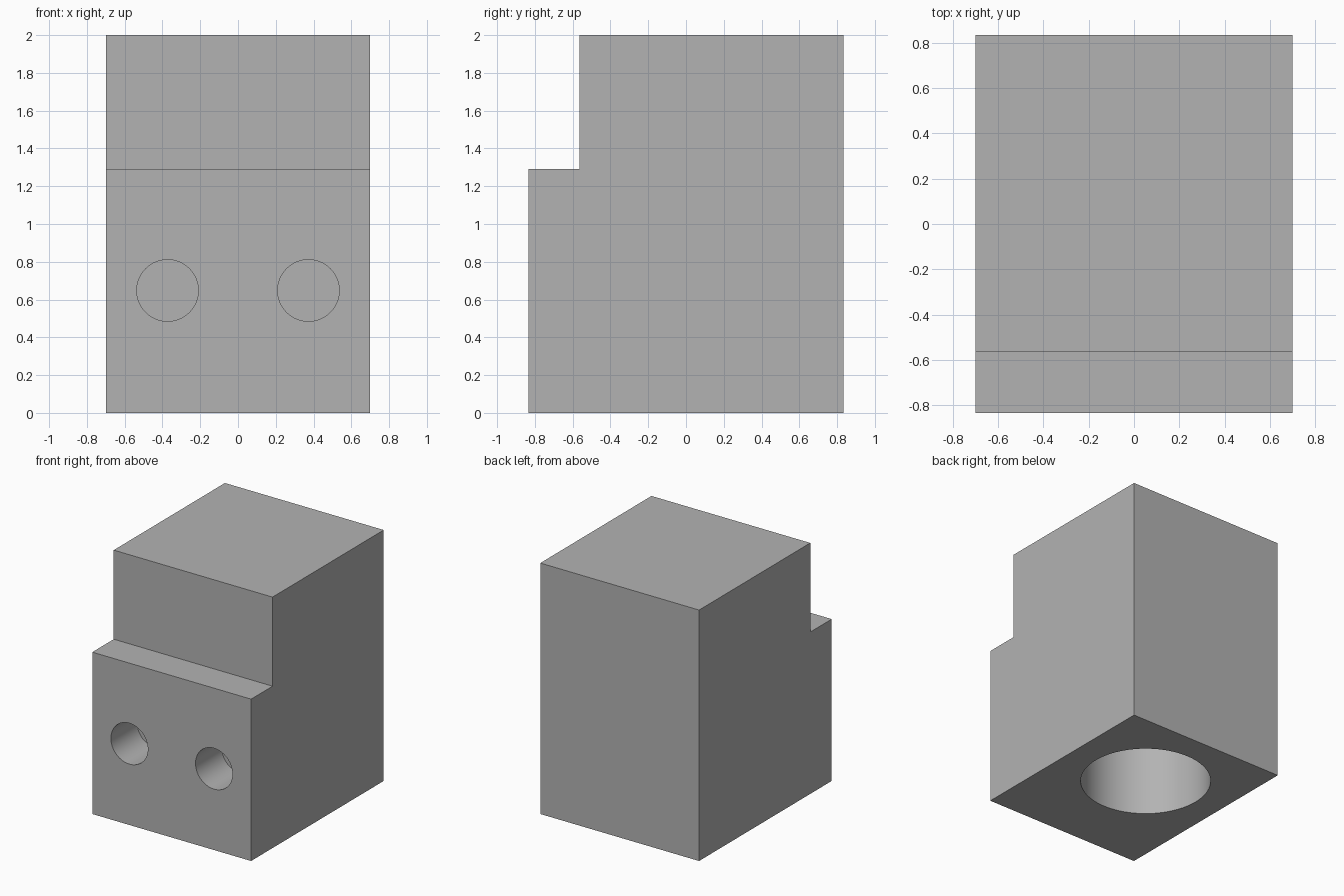
import bpy
import bmesh
from math import radians
from mathutils import Matrix

old = bpy.data.objects.get("Cube")
if old:
    bpy.data.objects.remove(old, do_unlink=True)

WIDTH, HEIGHT = 1.40, 2.0
FRONT, BACK = -0.835, 0.835
STEP_Y, STEP_Z = -0.565, 1.29

grey = bpy.data.materials.new("plain grey")
grey.use_nodes = True
colour = (0.45, 0.45, 0.45, 1)
grey.diffuse_color = colour
grey.node_tree.nodes["Principled BSDF"].inputs["Base Color"].default_value = colour


def finish(name, bm):
    bmesh.ops.recalc_face_normals(bm, faces=bm.faces)
    mesh = bpy.data.meshes.new(name)
    bm.to_mesh(mesh)
    bm.free()
    mesh.materials.append(grey)
    obj = bpy.data.objects.new(name, mesh)
    bpy.context.collection.objects.link(obj)
    return obj


def cylinder(name, radius, length, centre, axis):
    """Cylinder cutter centred on a point, along Y or Z."""
    bm = bmesh.new()
    turn = Matrix.Rotation(radians(90), 4, 'X') if axis == 'Y' else Matrix()
    bmesh.ops.create_cone(bm, cap_ends=True, segments=96, radius1=radius,
                          radius2=radius, depth=length,
                          matrix=Matrix.Translation(centre) @ turn)
    return finish(name, bm)


# Stepped block: side profile extruded across the width
profile = [(FRONT, 0), (BACK, 0), (BACK, HEIGHT), (STEP_Y, HEIGHT),
           (STEP_Y, STEP_Z), (FRONT, STEP_Z)]
bm = bmesh.new()
side = bm.faces.new([bm.verts.new((-WIDTH / 2, y, z)) for y, z in profile])
extruded = bmesh.ops.extrude_face_region(bm, geom=[side], use_keep_orig=True)
bmesh.ops.translate(bm, vec=(WIDTH, 0, 0),
                    verts=[g for g in extruded["geom"]
                           if isinstance(g, bmesh.types.BMVert)])
block = finish("stepped_block", bm)

# Blind bore from below, and two blind holes in the front
bore_depth, hole_depth, overshoot = 1.6, 0.33, 0.1
cutters = [cylinder("bore_cutter", 0.485, bore_depth + overshoot,
                    (0, 0.135, (bore_depth - overshoot) / 2), 'Z')]
for label, sign in (("left", 1), ("right", -1)):
    cutters.append(cylinder(label + "_hole_cutter", 0.163, hole_depth + overshoot,
                            (sign * 0.373, FRONT + (hole_depth - overshoot) / 2, 0.648),
                            'Y'))

bpy.ops.object.select_all(action='DESELECT')
block.select_set(True)
bpy.context.view_layer.objects.active = block
for cutter in cutters:
    cutter.hide_render = True
    cut = block.modifiers.new(cutter.name, 'BOOLEAN')
    cut.operation = 'DIFFERENCE'
    cut.solver = 'EXACT'
    cut.object = cutter
    bpy.ops.object.modifier_apply(modifier=cut.name)
    bpy.data.objects.remove(cutter, do_unlink=True)

# Round walls smooth, all rims and corners sharp
bpy.ops.object.shade_smooth_by_angle(angle=radians(30))
